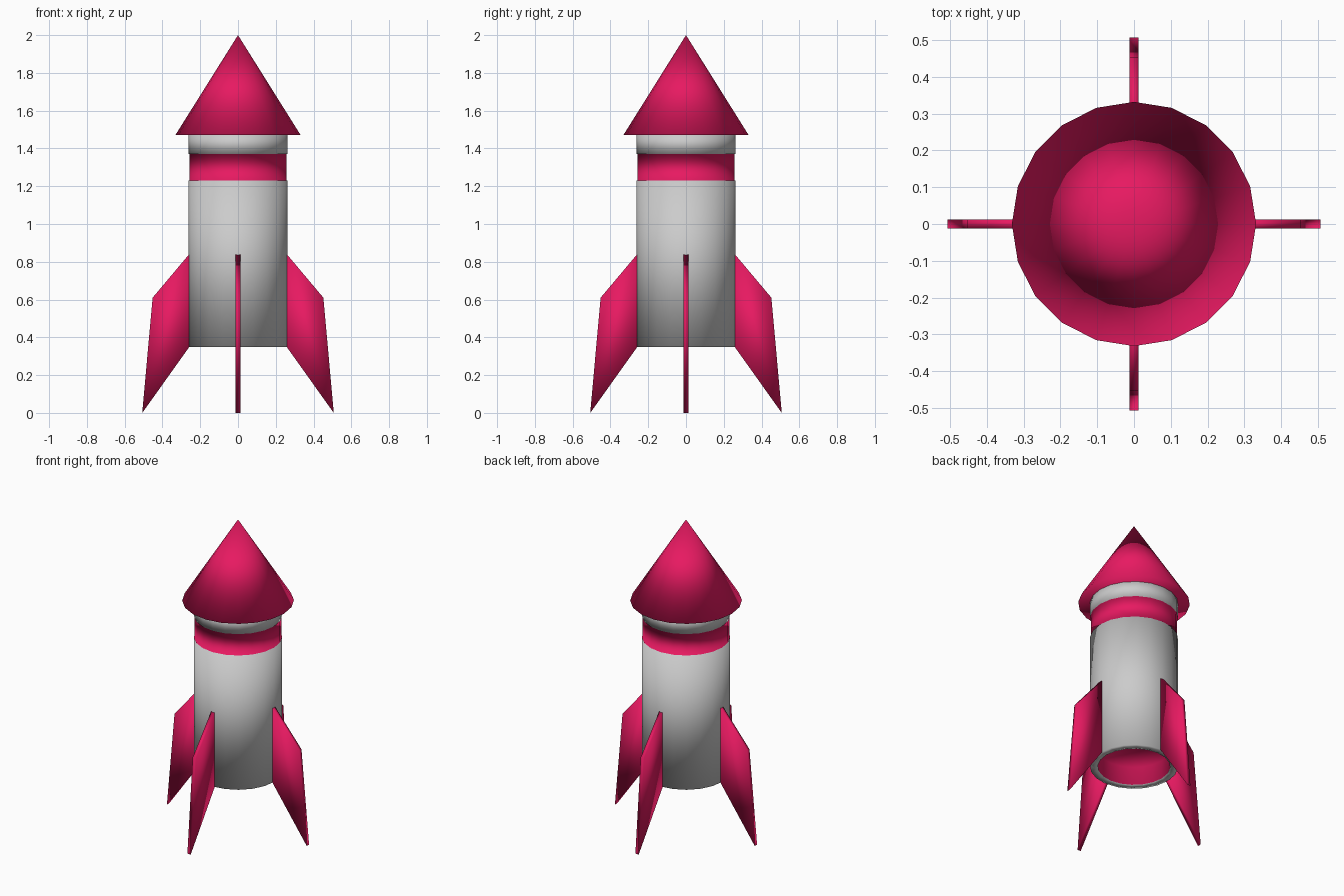
import bpy, bmesh
from math import sin, cos, pi

if "Cube" in bpy.data.objects:
    bpy.data.objects.remove(bpy.data.objects["Cube"])

SEGS = 20


def material(name, color):
    m = bpy.data.materials.new(name)
    m.diffuse_color = color
    m.use_nodes = True
    m.node_tree.nodes["Principled BSDF"].inputs["Base Color"].default_value = m.diffuse_color
    return m


PINK = material("pink", (0.8, 0.01, 0.12, 1))
GREY = material("grey", (0.6, 0.6, 0.6, 1))


def finish(name, bm, mats):
    bmesh.ops.recalc_face_normals(bm, faces=bm.faces)
    for f in bm.faces:
        f.smooth = True
    me = bpy.data.meshes.new(name)
    bm.to_mesh(me)
    bm.free()
    for m in mats:
        me.materials.append(m)
    ob = bpy.data.objects.new(name, me)
    bpy.context.collection.objects.link(ob)
    return ob


def lathe(name, profile, mats, slots=None):
    """Spin (r, z) points around z; r = 0 ends become single pole vertices."""
    bm = bmesh.new()
    rings = []
    for r, z in profile:
        if r == 0:
            rings.append([bm.verts.new((0, 0, z))] * SEGS)
        else:
            rings.append([bm.verts.new((r * cos(2 * pi * i / SEGS), r * sin(2 * pi * i / SEGS), z))
                          for i in range(SEGS)])
    for k, (a, b) in enumerate(zip(rings, rings[1:])):
        for i in range(SEGS):
            j = (i + 1) % SEGS
            quad = list(dict.fromkeys((a[i], a[j], b[j], b[i])))
            f = bm.faces.new(quad)
            f.material_index = slots[k] if slots else 0
    return finish(name, bm, mats)


# Hull: recessed pink exhaust, grey wall, slightly sunken pink band, grey neck
lathe("hull",
      [(0, 0.47), (0.215, 0.47), (0.215, 0.35), (0.262, 0.35), (0.262, 1.23),
       (0.257, 1.23), (0.257, 1.37), (0.262, 1.37), (0.262, 1.48), (0, 1.48)],
      [GREY, PINK], [1, 1, 0, 0, 1, 1, 1, 0, 0])

# Nose cone with closed underside
lathe("nose_cone", [(0, 2.0), (0.332, 1.47), (0, 1.47)], [PINK])

# Four swept fins
FIN = [(0.25, 0.85), (0.452, 0.61), (0.507, 0.0), (0.25, 0.36)]
HALF = 0.012
for n in range(4):
    bm = bmesh.new()
    sides = [[bm.verts.new((x, y, z)) for x, z in FIN] for y in (-HALF, HALF)]
    bm.faces.new(sides[0])
    bm.faces.new(sides[1])
    for i in range(4):
        j = (i + 1) % 4
        bm.faces.new((sides[0][i], sides[0][j], sides[1][j], sides[1][i]))
    finish(f"fin_{n + 1}", bm, [PINK]).rotation_euler.z = n * pi / 2
